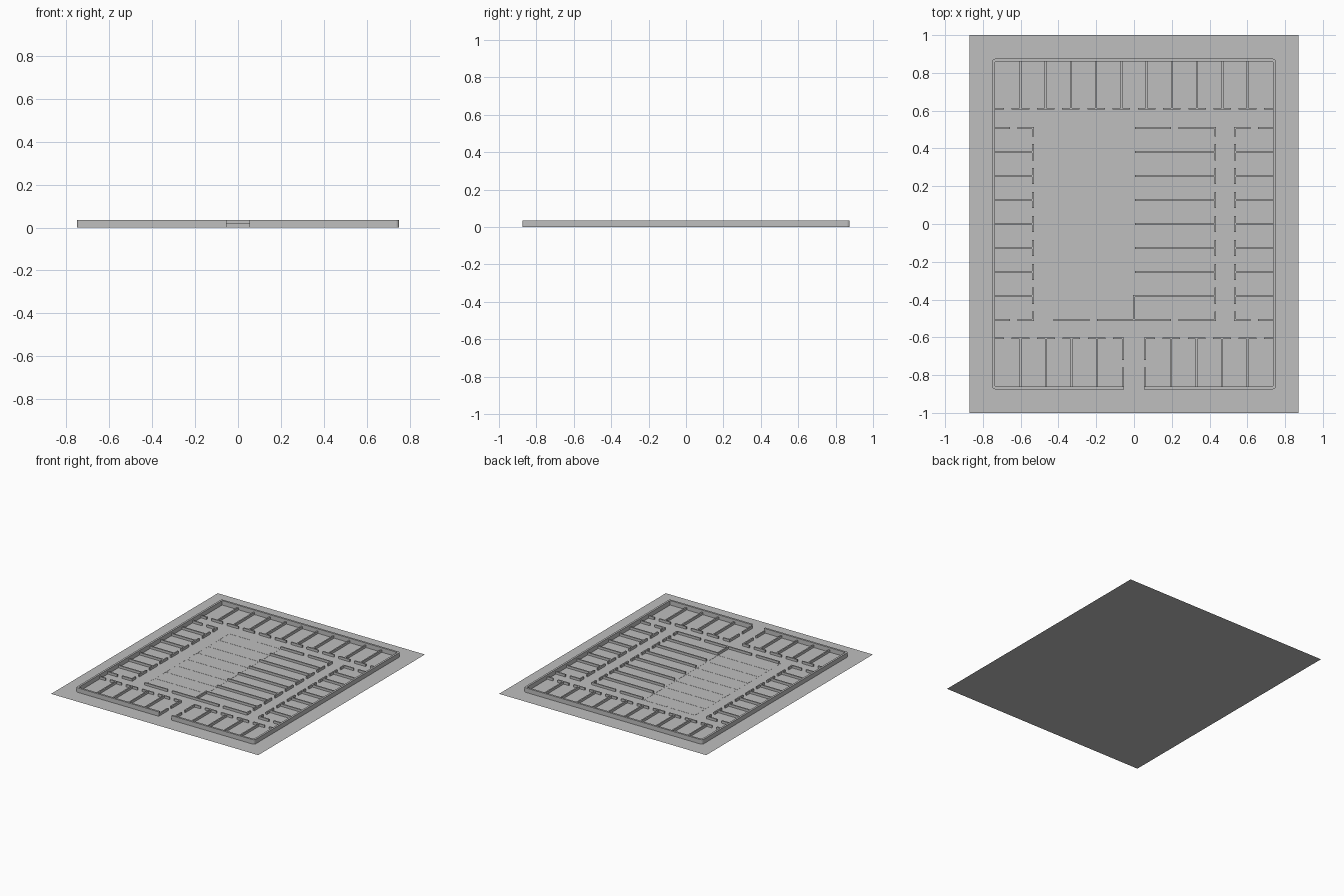
import bpy, bmesh, math

cube = bpy.data.objects.get("Cube")
if cube:
    bpy.data.objects.remove(cube)

grey = bpy.data.materials.new("plain_grey")
grey.use_nodes = True
grey.diffuse_color = (0.52, 0.52, 0.52, 1)
grey.node_tree.nodes["Principled BSDF"].inputs["Base Color"].default_value = grey.diffuse_color

OUTER_H, INNER_H, FLAT_H = 0.034, 0.018, 0.001
T = 0.01             # partition thickness
H = T / 2
IN_X, IN_Y = 0.735, 0.86   # inside faces of the perimeter wall
DOOR = 0.04


def make_object(name, bm):
    bmesh.ops.recalc_face_normals(bm, faces=bm.faces)
    mesh = bpy.data.meshes.new(name)
    bm.to_mesh(mesh)
    bm.free()
    mesh.materials.append(grey)
    obj = bpy.data.objects.new(name, mesh)
    bpy.context.collection.objects.link(obj)
    return obj


def box(bm, x0, x1, y0, y1, h):
    base = [bm.verts.new(p + (0,)) for p in ((x0, y0), (x1, y0), (x1, y1), (x0, y1))]
    face = bm.faces.new(base)
    top = bmesh.ops.extrude_face_region(bm, geom=[face])["geom"]
    bmesh.ops.translate(bm, vec=(0, 0, h),
                        verts=[v for v in top if isinstance(v, bmesh.types.BMVert)])


def wall(bm, axis, at, start, end, h=INNER_H, doors=(), width=DOOR):
    """Straight wall along an axis, broken by door gaps at the given centres."""
    stops = [start]
    for d in sorted(doors):
        stops += [d - width / 2, d + width / 2]
    stops.append(end)
    for a, b in zip(stops[::2], stops[1::2]):
        if axis == "x":
            box(bm, a, b, at - H, at + H, h)
        else:
            box(bm, at - H, at + H, a, b, h)


def spaced(start, end, cells):
    """Divider positions and cell centres along a row."""
    step = (end - start) / cells
    return ([start + step * i for i in range(1, cells)],
            [start + step * (i + 0.5) for i in range(cells)])


# Ground sheet
bm = bmesh.new()
bm.faces.new([bm.verts.new((x, y, 0)) for x, y in ((-0.87, -1), (0.87, -1), (0.87, 1), (-0.87, 1))])
make_object("ground_sheet", bm)


# Perimeter wall: open ring with rounded corners and an entrance at the front
GATE = 0.053


def ring(x, y, r):
    pts = [(GATE, -y)]
    for i, (sx, sy) in enumerate(((1, -1), (1, 1), (-1, 1), (-1, -1))):
        for k in range(4):
            a = math.radians(-90 + 90 * i + 30 * k)
            pts.append((sx * (x - r) + r * math.cos(a), sy * (y - r) + r * math.sin(a)))
    return pts + [(-GATE, -y)]


bm = bmesh.new()
rings = [[[bm.verts.new(p + (z,)) for p in ring(x, y, r)] for z in (0, OUTER_H)]
         for x, y, r in ((0.75, 0.875, 0.015), (IN_X, IN_Y, 0.005))]
(ob, ot), (ib, it) = rings
for i in range(len(ob) - 1):
    for a, b in ((ob, ot), (ot, it), (it, ib), (ib, ob)):
        bm.faces.new((a[i], a[i + 1], b[i + 1], b[i]))
for i in (0, -1):
    bm.faces.new((ob[i], ot[i], it[i], ib[i]))
make_object("perimeter_wall", bm)

# Back row of rooms
bm = bmesh.new()
dividers, centres = spaced(-IN_X, IN_X, 11)
wall(bm, "x", 0.61, -IN_X, IN_X, doors=centres)
for x in dividers:
    wall(bm, "y", x, 0.61 + H, IN_Y)
make_object("back_row_walls", bm)

# Front rows either side of the entrance
for side, s in (("left", 1), ("right", -1)):
    bm = bmesh.new()
    lo, hi = sorted((s * (GATE + T), s * IN_X))
    dividers, centres = spaced(lo, hi, 5)
    wall(bm, "x", -0.605, lo, hi, doors=centres)
    for x in dividers:
        wall(bm, "y", x, -IN_Y, -0.605 - H)
    wall(bm, "y", s * (GATE + H), -IN_Y, -0.605 + H, doors=[-0.74])
    make_object(f"front_row_walls_{side}", bm)

# Side rows of rooms
END = 0.508
dividers, centres = spaced(-END, END, 8)
for side, s in (("left", 1), ("right", -1)):
    bm = bmesh.new()
    front = s * 0.535
    lo, hi = sorted((s * (0.535 + H), s * IN_X))
    wall(bm, "y", front, -END - H, END + H, doors=centres)
    for y in dividers:
        wall(bm, "x", y, lo, hi)
    for y in (-END, END):
        wall(bm, "x", y, lo, hi, doors=[s * 0.636])
    make_object(f"side_row_walls_{side}", bm)

# Central block: left half raised, right half only marked out on the floor
EDGE = 0.43
for side, s, h in (("left", 1, INNER_H), ("right", -1, FLAT_H)):
    bm = bmesh.new()
    lo, hi = sorted((s * H, s * (EDGE - H)))
    wall(bm, "y", s * EDGE, -END - H, END + H, h, centres)
    for y in dividers:
        wall(bm, "x", y, lo, hi, h)
    wall(bm, "x", END, lo, hi, h, [s * 0.215])
    wall(bm, "x", -END, lo, hi, INNER_H, [s * 0.215])
    make_object(f"central_block_walls_{side}", bm)

# Central spine: raised only in the front bay
bm = bmesh.new()
wall(bm, "y", 0, -END - H, dividers[0] + H)
wall(bm, "y", 0, dividers[0] + H, END + H, FLAT_H)
make_object("central_spine", bm)
